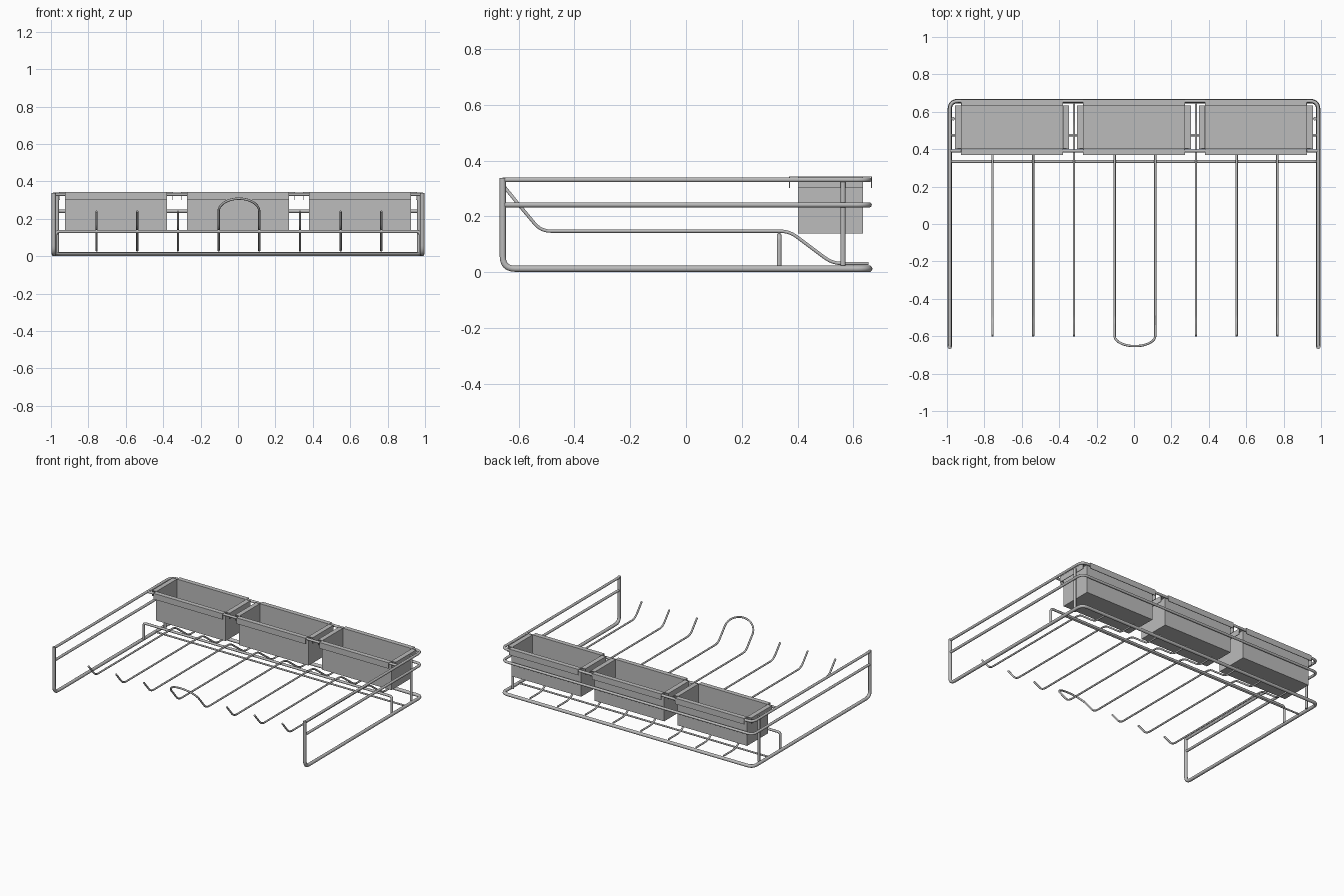
import bpy, bmesh, math
from mathutils import Vector

if "Cube" in bpy.data.objects:
    bpy.data.objects.remove(bpy.data.objects["Cube"])

grey = bpy.data.materials.new("satin_grey")
grey.diffuse_color = (0.5, 0.5, 0.5, 1)
grey.use_nodes = True
grey.node_tree.nodes["Principled BSDF"].inputs["Base Color"].default_value = grey.diffuse_color


def fillet(points, r, steps=6):
    """Round the inner corners of a polyline."""
    pts = [Vector(p) for p in points]
    out = [pts[0]]
    for a, b, c in zip(pts, pts[1:], pts[2:]):
        d1, d2 = (a - b), (c - b)
        k = min(r, d1.length * 0.45, d2.length * 0.45)
        p, q = b + d1.normalized() * k, b + d2.normalized() * k
        for i in range(steps + 1):
            t = i / steps
            out.append(p * (1 - t) ** 2 + b * 2 * t * (1 - t) + q * t * t)
    return out + [pts[-1]]


def rod(name, points, radius, corner=0.0):
    pts = fillet(points, corner) if corner else [Vector(p) for p in points]
    cu = bpy.data.curves.new(name, 'CURVE')
    cu.dimensions = '3D'
    cu.bevel_depth = radius
    cu.bevel_resolution = 3
    cu.use_fill_caps = True
    sp = cu.splines.new('POLY')
    sp.points.add(len(pts) - 1)
    for sp_pt, p in zip(sp.points, pts):
        sp_pt.co = (*p, 1)
    ob = bpy.data.objects.new(name, cu)
    bpy.context.collection.objects.link(ob)
    bpy.ops.object.select_all(action='DESELECT')
    ob.select_set(True)
    bpy.context.view_layer.objects.active = ob
    bpy.ops.object.convert(target='MESH')
    ob = bpy.context.object
    ob.data.materials.clear()
    ob.data.materials.append(grey)
    bpy.ops.object.shade_smooth_by_angle(angle=math.radians(50))
    return ob


X, Y = 0.985, 0.657

# Outer frame: front uprights and base in one bent rod, plus two upper rails
rod("base_frame", [(-X, -Y, 0.338), (-X, -Y, 0.012), (-X, Y, 0.012),
                   (X, Y, 0.012), (X, -Y, 0.012), (X, -Y, 0.338)], 0.0115, 0.045)
for name, z in (("top_rail", 0.331), ("middle_rail", 0.241)):
    rod(name, [(-X, -Y, z), (-X, Y, z), (X, Y, z), (X, -Y, z)], 0.0092, 0.045)

# Rear uprights just inside the rails
for side in (-1, 1):
    rod("rear_upright", [(side * 0.967, 0.563, 0.012), (side * 0.967, 0.563, 0.331)], 0.0095)

# Cross bars
rod("wire_support", [(-0.975, 0.334, 0.014), (-0.975, 0.334, 0.132),
                     (0.975, 0.334, 0.132), (0.975, 0.334, 0.014)], 0.0085, 0.02)
rod("tray_support", [(-X, 0.391, 0.331), (X, 0.391, 0.331)], 0.0085)
rod("base_cross_bar", [(-X, 0.475, 0.014), (X, 0.475, 0.014)], 0.006)

# Bent wires, the centre pair joined by a front loop
CX, STEP, R = 0.005, 0.2175, 0.0062


def wire_path(x):
    return fillet([(x, -0.598, 0.24), (x, -0.52, 0.147), (x, 0.37, 0.147),
                   (x, 0.525, 0.031), (x, 0.655, 0.031)], 0.035)


for k in (-3.5, -2.5, -1.5, 1.5, 2.5, 3.5):
    rod("hanging_wire", wire_path(CX + k * STEP), R)
h = STEP / 2
arch = [Vector((CX - h * math.cos(t), -0.598 - 0.055 * math.sin(t), 0.24 + 0.068 * math.sin(t)))
        for t in (math.pi * i / 20 for i in range(1, 20))]
rod("centre_loop", wire_path(CX - h)[::-1] + arch + wire_path(CX + h), R)


# Open trays with a folded lip on each side
def tray(name, cx):
    hx, y0, y1, zb, zt, lip = 0.272, 0.402, 0.634, 0.139, 0.342, 0.031
    bm = bmesh.new()
    c = [(cx - hx, y0), (cx + hx, y0), (cx + hx, y1), (cx - hx, y1)]
    normals = [(0, -1), (1, 0), (0, 1), (-1, 0)]

    def quad(*co):
        bm.faces.new([bm.verts.new(p) for p in co])

    quad(*[(*p, zb) for p in c])
    for i, (nx, ny) in enumerate(normals):
        a, b = c[i], c[(i + 1) % 4]
        ao = (a[0] + nx * lip, a[1] + ny * lip)
        bo = (b[0] + nx * lip, b[1] + ny * lip)
        quad((*a, zb), (*b, zb), (*b, zt), (*a, zt))
        quad((*a, zt), (*b, zt), (*bo, zt), (*ao, zt))
        quad((*ao, zt), (*bo, zt), (*bo, 0.302), (*ao, 0.302))
    bmesh.ops.remove_doubles(bm, verts=bm.verts, dist=1e-5)
    bmesh.ops.recalc_face_normals(bm, faces=bm.faces)
    me = bpy.data.meshes.new(name)
    bm.to_mesh(me)
    bm.free()
    me.materials.append(grey)
    ob = bpy.data.objects.new(name, me)
    bpy.context.collection.objects.link(ob)
    m = ob.modifiers.new("sheet", 'SOLIDIFY')
    m.thickness, m.offset = 0.004, 0


for name, cx in (("left_tray", -0.652), ("middle_tray", 0), ("right_tray", 0.652)):
    tray(name, cx)
